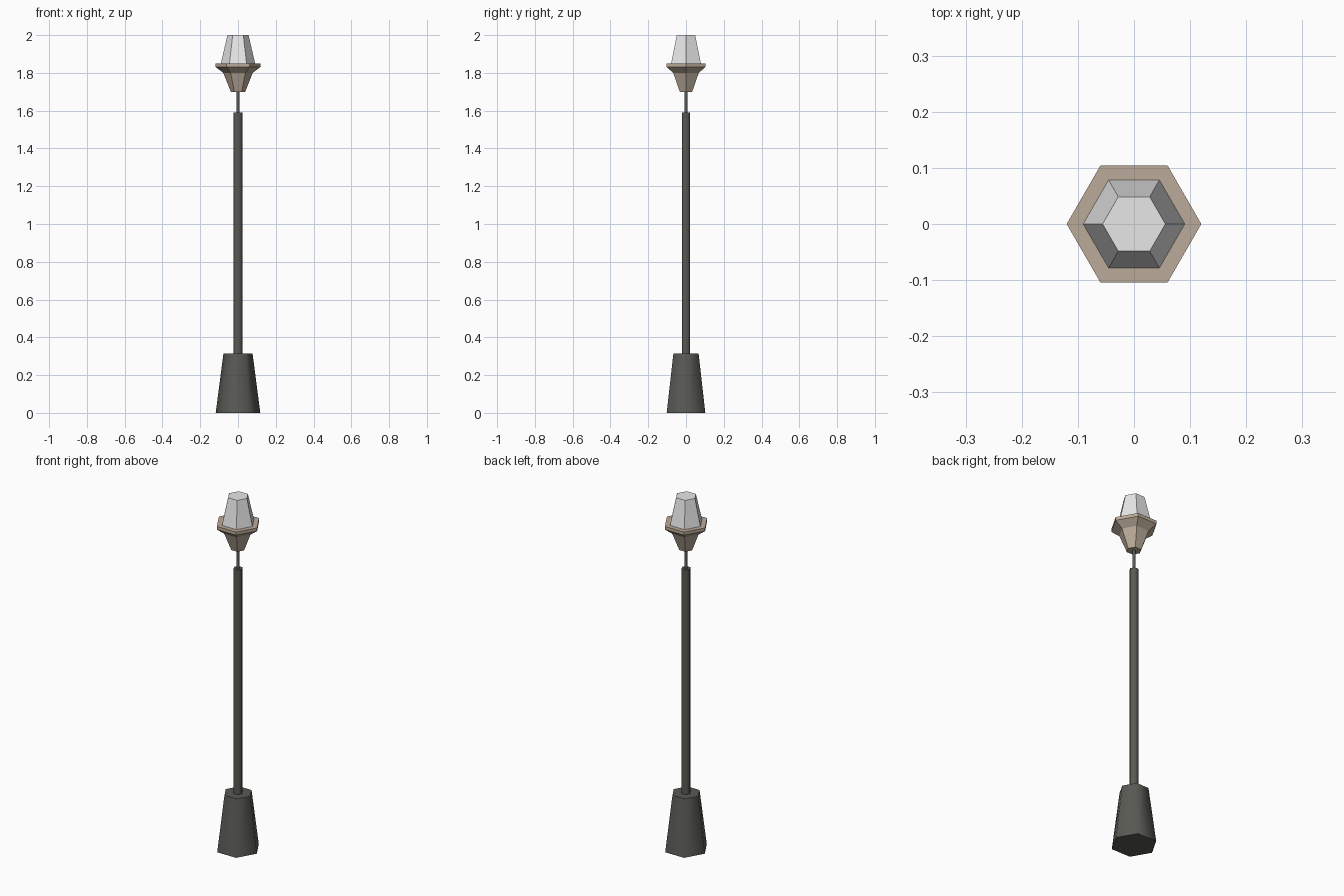
import bpy, bmesh, math

if "Cube" in bpy.data.objects:
    bpy.data.objects.remove(bpy.data.objects["Cube"])

SIDES = 6


def material(name, rgb):
    m = bpy.data.materials.new(name)
    m.diffuse_color = (*rgb, 1.0)
    m.use_nodes = True
    m.node_tree.nodes["Principled BSDF"].inputs["Base Color"].default_value = m.diffuse_color
    return m


def lathe(name, profile, mat, smooth_angle=None):
    """Six-sided solid from (radius, height) rings, capped at both ends."""
    bm = bmesh.new()
    rings = []
    for r, z in profile:
        rings.append([bm.verts.new((r * math.cos(i * math.tau / SIDES),
                                    r * math.sin(i * math.tau / SIDES), z))
                      for i in range(SIDES)])
    for low, high in zip(rings, rings[1:]):
        for i in range(SIDES):
            j = (i + 1) % SIDES
            bm.faces.new((low[i], low[j], high[j], high[i]))
    bm.faces.new(rings[0][::-1])
    bm.faces.new(rings[-1])
    mesh = bpy.data.meshes.new(name)
    bm.to_mesh(mesh)
    bm.free()
    mesh.materials.append(mat)
    obj = bpy.data.objects.new(name, mesh)
    bpy.context.collection.objects.link(obj)
    if smooth_angle:
        bpy.ops.object.select_all(action='DESELECT')
        obj.select_set(True)
        bpy.context.view_layer.objects.active = obj
        bpy.ops.object.shade_smooth_by_angle(angle=math.radians(smooth_angle))
    return obj


iron = material("dark iron", (0.10, 0.102, 0.088))
bronze = material("tan metal", (0.50, 0.41, 0.32))
glass = material("pale glass", (0.8, 0.8, 0.8))

# Post: tapered foot, main pole and thin upper rod
lathe("base", [(0.118, 0.0), (0.077, 0.315)], iron, 65)
lathe("pole", [(0.025, 0.31), (0.025, 1.59)], iron, 65)
lathe("thin_rod", [(0.009, 1.58), (0.009, 1.71)], iron, 65)

# Lamp: flared holder with a rim, and the tapered glass
lathe("lamp_holder", [(0.038, 1.70), (0.078, 1.80), (0.12, 1.832), (0.12, 1.85)], bronze)
lathe("lamp_glass", [(0.091, 1.848), (0.056, 2.0)], glass)
